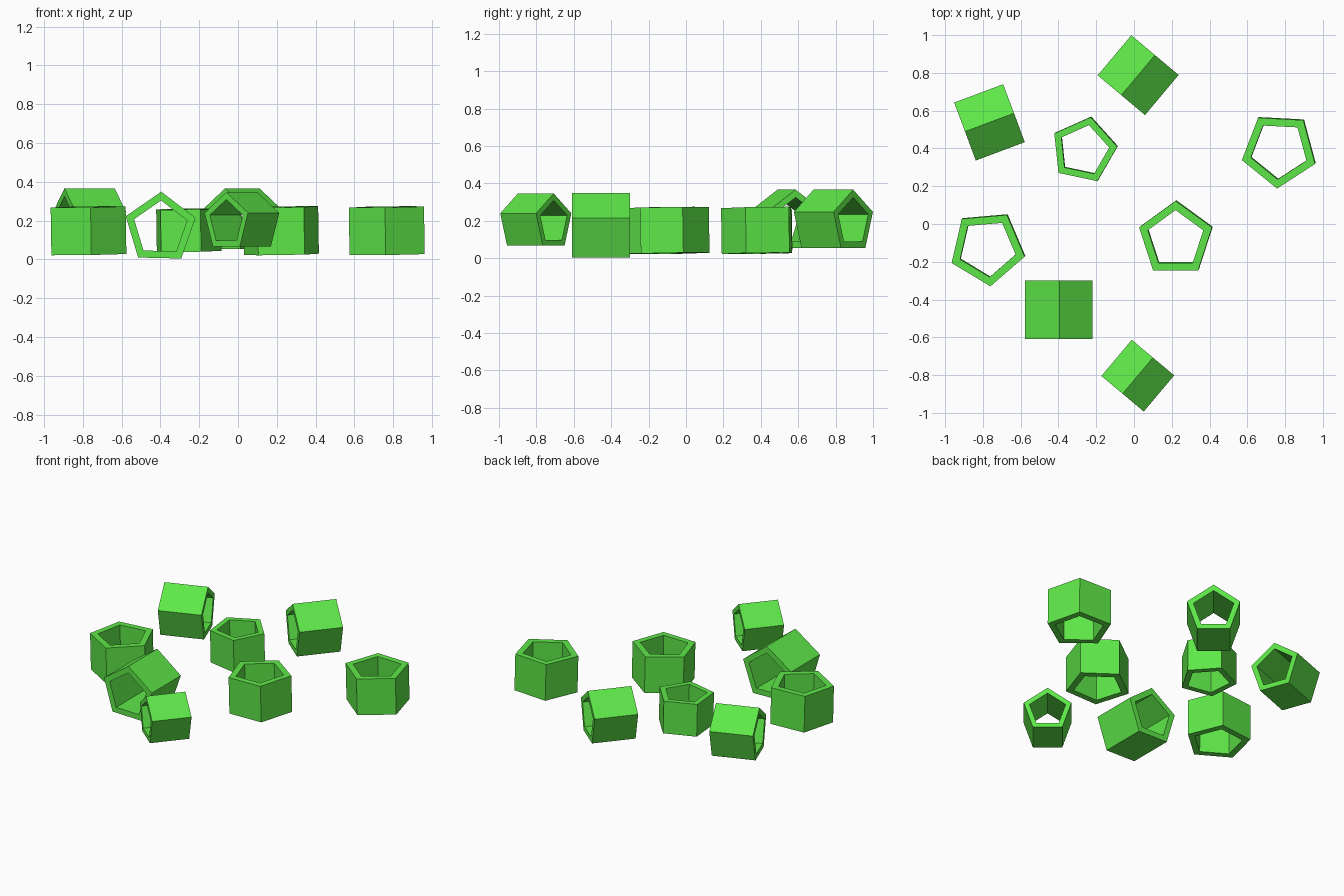
import bpy, bmesh, math
from mathutils import Matrix

if "Cube" in bpy.data.objects:
    bpy.data.objects.remove(bpy.data.objects["Cube"])

green = bpy.data.materials.new("bright_green")
green.diffuse_color = (0.12, 0.86, 0.07, 1)
green.use_nodes = True
green.node_tree.nodes["Principled BSDF"].inputs["Base Color"].default_value = green.diffuse_color

WALL = 0.76  # inner radius / outer radius


def tube(name, centre, radius, length, vertex_angle=90, heading=None, roll=0):
    """Open pentagonal tube; upright, or lying along a heading with a ridge on top."""
    bm = bmesh.new()
    rings = []
    for z in (-length / 2, length / 2):
        for r in (radius, radius * WALL):
            rings.append([bm.verts.new((r * math.cos(a), r * math.sin(a), z))
                          for a in (math.radians(vertex_angle + 72 * i) for i in range(5))])
    out_low, in_low, out_top, in_top = rings
    for i in range(5):
        j = (i + 1) % 5
        for a, b in ((out_low, out_top), (out_top, in_top), (in_top, in_low), (in_low, out_low)):
            bm.faces.new((a[i], a[j], b[j], b[i]))
    m = Matrix.Translation(centre)
    if heading is None:
        # upright tubes lean very slightly to the left and front
        m = (m @ Matrix.Rotation(math.radians(-0.9), 4, 'Y')
             @ Matrix.Rotation(math.radians(0.9), 4, 'X'))
    else:
        # local z goes to -y, local y goes up, then turn to the heading
        m = (m @ Matrix.Rotation(math.radians(heading + 90), 4, 'Z')
             @ Matrix.Rotation(math.radians(90), 4, 'X')
             @ Matrix.Rotation(math.radians(roll), 4, 'Z'))
    bm.transform(m)
    bmesh.ops.recalc_face_normals(bm, faces=bm.faces)
    me = bpy.data.meshes.new(name)
    bm.to_mesh(me)
    bm.free()
    me.materials.append(green)
    bpy.context.collection.objects.link(bpy.data.objects.new(name, me))


# upright tubes: centre, radius, length, angle of one corner
for i, (c, r, l, a) in enumerate([
    ((-0.265, 0.392, 0.15), 0.179, 0.218, 78),
    ((0.77, 0.393, 0.148), 0.204, 0.245, 51),
    ((0.222, -0.079, 0.148), 0.203, 0.245, 90),
    ((-0.776, -0.125, 0.148), 0.204, 0.245, 59),
]):
    tube(f"upright_tube_{i + 1}", c, r, l, vertex_angle=a)

# lying tubes: centre, radius, length, heading of the axis, roll
for i, (c, r, l, h, roll) in enumerate([
    ((-0.765, 0.538, 0.194), 0.172, 0.277, 20.5, 0),
    ((0.022, 0.788, 0.194), 0.172, 0.277, 50, 0),
    ((-0.40, -0.455, 0.16), 0.189, 0.31, -90, -1.3),
    ((0.02, -0.803, 0.192), 0.154, 0.25, 50, 0),
]):
    tube(f"lying_tube_{i + 1}", c, r, l, heading=h, roll=roll)
